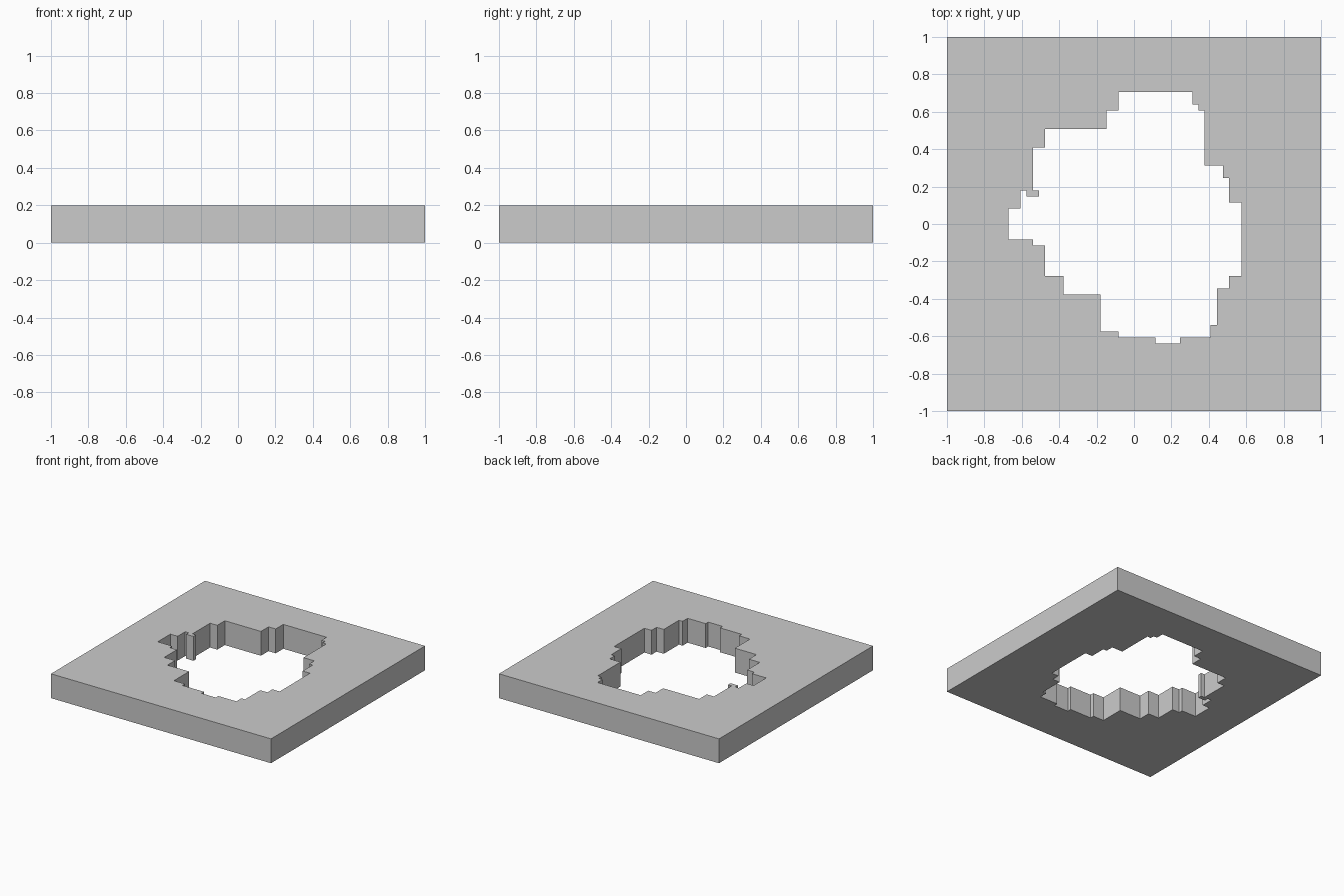
import bpy, bmesh

if "Cube" in bpy.data.objects:
    bpy.data.objects.remove(bpy.data.objects["Cube"])

CELL = 2 / 61          # the opening follows a 61 x 61 cell grid
HEIGHT = 0.2

# Opening outline in grid cells, as corners of a stepped path:
# alternating column (x) and row (y) lines, starting at the top left.
STEPS = [28, 52, 40, 50, 41, 49, 42, 40, 45, 38, 46, 34, 48, 22, 46, 20,
         44, 14, 43, 12, 38, 11, 34, 12, 28, 13, 25, 19, 19, 22, 16, 27,
         14, 28, 10, 33, 12, 36, 13, 35, 15, 36, 14, 43, 16, 46, 26, 49]


def stepped_outline(steps):
    pts = []
    n = len(steps)
    for i in range(0, n, 2):
        x, y, nx = steps[i], steps[i + 1], steps[(i + 2) % n]
        pts += [(x * CELL - 1, y * CELL - 1), (nx * CELL - 1, y * CELL - 1)]
    return pts


def add_loop(curve, pts):
    spline = curve.splines.new('POLY')
    spline.points.add(len(pts) - 1)
    for p, (x, y) in zip(spline.points, pts):
        p.co = (x, y, 0, 1)
    spline.use_cyclic_u = True


# Square plate with the opening as an inner loop of the filled profile
curve = bpy.data.curves.new("plate_profile", 'CURVE')
curve.dimensions = '2D'
curve.fill_mode = 'BOTH'
curve.extrude = HEIGHT / 2
add_loop(curve, [(-1, -1), (1, -1), (1, 1), (-1, 1)])
add_loop(curve, stepped_outline(STEPS))
profile = bpy.data.objects.new("plate_profile", curve)
bpy.context.collection.objects.link(profile)
bpy.context.view_layer.update()

# Turn the profile into a welded, flat-shaded mesh standing on z = 0
mesh = bpy.data.meshes.new_from_object(
    profile.evaluated_get(bpy.context.evaluated_depsgraph_get()))
bpy.data.objects.remove(profile)
bm = bmesh.new()
bm.from_mesh(mesh)
bmesh.ops.remove_doubles(bm, verts=bm.verts, dist=1e-4)
bmesh.ops.translate(bm, verts=bm.verts, vec=(0, 0, HEIGHT / 2))
bmesh.ops.recalc_face_normals(bm, faces=bm.faces)
for f in bm.faces:
    f.smooth = False
bm.to_mesh(mesh)
bm.free()
mesh.name = "plate_with_opening"
plate = bpy.data.objects.new("plate_with_opening", mesh)
bpy.context.collection.objects.link(plate)
